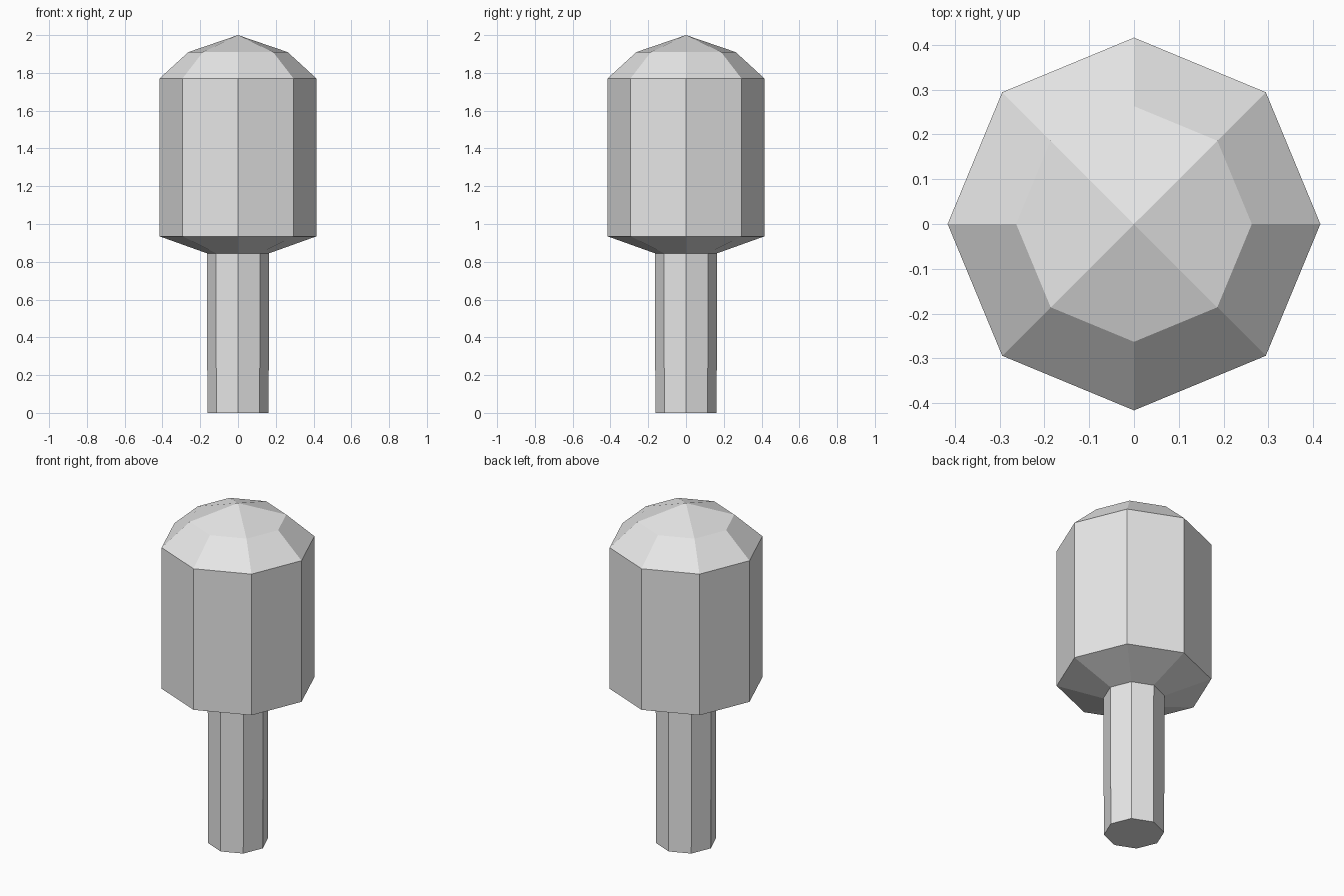
import bpy
import bmesh
from math import cos, sin, pi

SIDES = 8

old = bpy.data.objects.get("Cube")
if old:
    bpy.data.objects.remove(old, do_unlink=True)

grey = bpy.data.materials.new("light_grey")
grey.use_nodes = True
colour = (0.8, 0.8, 0.8, 1)
grey.diffuse_color = colour
grey.node_tree.nodes["Principled BSDF"].inputs["Base Color"].default_value = colour


def lathe(name, profile, base=False, tip=None):
    """Spin (radius, height) points into an eight-sided flat-faced part."""
    bm = bmesh.new()
    rings = []
    for r, z in profile:
        angles = [2 * pi * i / SIDES for i in range(SIDES)]
        rings.append([bm.verts.new((r * cos(a), r * sin(a), z)) for a in angles])
    for low, high in zip(rings, rings[1:]):
        for i in range(SIDES):
            j = (i + 1) % SIDES
            bm.faces.new((low[i], low[j], high[j], high[i]))
    if base:
        bm.faces.new(rings[0][::-1])
    if tip is not None:
        # Four folded quads meet at the tip, each centred on an axis
        apex = bm.verts.new((0, 0, tip))
        top = rings[-1]
        for i in range(0, SIDES, 2):
            bm.faces.new((apex, top[i - 1], top[i], top[i + 1]))
    mesh = bpy.data.meshes.new(name)
    bm.to_mesh(mesh)
    bm.free()
    mesh.materials.append(grey)
    obj = bpy.data.objects.new(name, mesh)
    bpy.context.collection.objects.link(obj)
    return obj


# Stem with a closed foot
lathe("stem", [(0.162, 0), (0.165, 0.845)], base=True)

# Head: flared underside, straight wall and faceted dome
lathe("head", [(0.165, 0.845), (0.416, 0.935), (0.416, 1.77), (0.263, 1.91)], tip=2.0)
